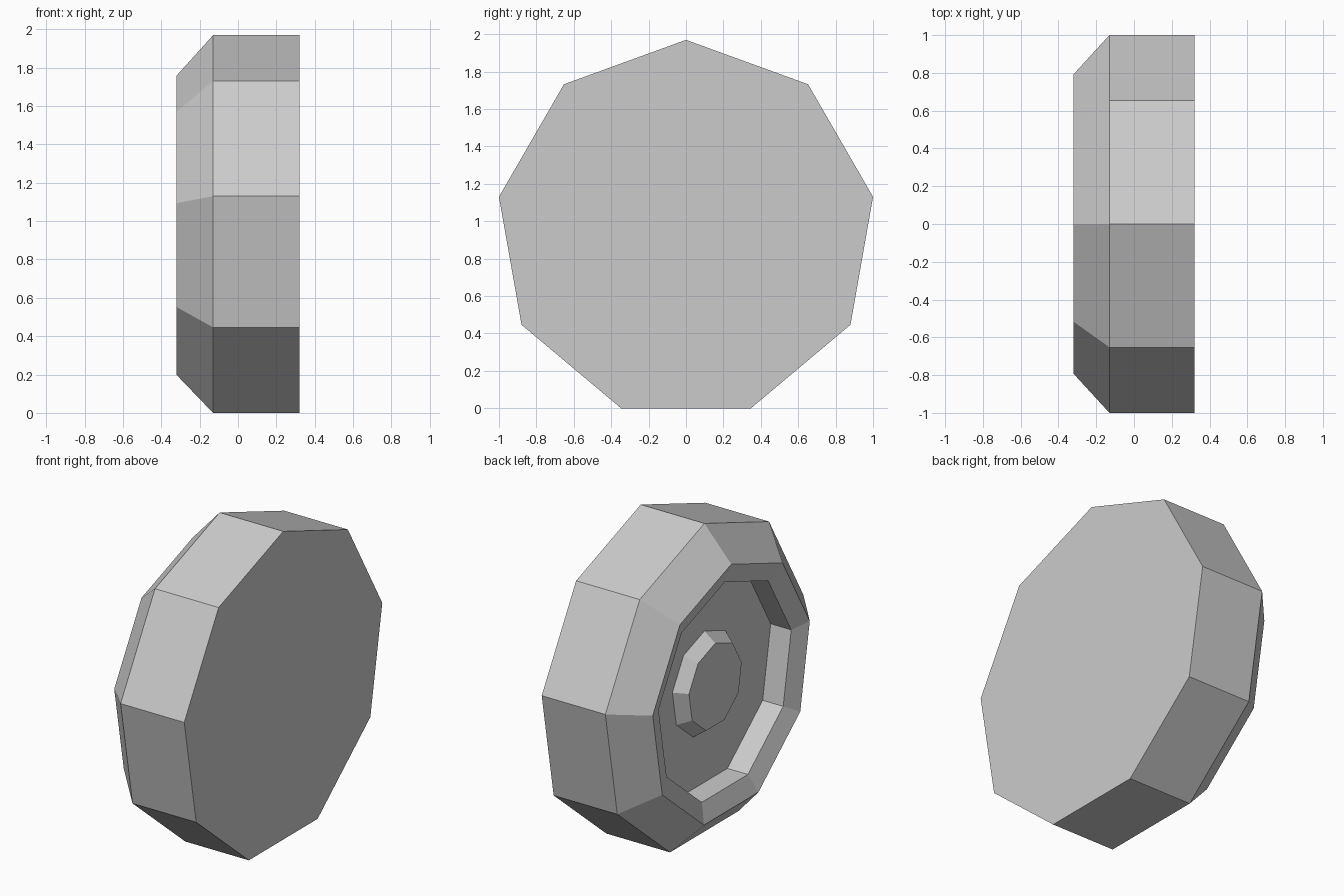
import bpy
import bmesh
from math import sin, cos, tau

if "Cube" in bpy.data.objects:
    bpy.data.objects.remove(bpy.data.objects["Cube"], do_unlink=True)

SIDES = 9
CENTRE_Z = 0.954

# One plain grey for everything
grey = bpy.data.materials.new("light grey")
grey.use_nodes = True
colour = (0.6, 0.6, 0.6, 1)
grey.diffuse_color = colour
grey.node_tree.nodes["Principled BSDF"].inputs["Base Color"].default_value = colour


def lathe(name, profile):
    """Nine-sided solid around the x axis from (x, radius) steps, closed at both ends."""
    bm = bmesh.new()
    rings = []
    for x, r in profile:
        rings.append([bm.verts.new((x, r * sin(tau * i / SIDES),
                                    CENTRE_Z + r * cos(tau * i / SIDES)))
                      for i in range(SIDES)])
    for a, b in zip(rings, rings[1:]):
        for i in range(SIDES):
            j = (i + 1) % SIDES
            bm.faces.new((a[i], a[j], b[j], b[i]))
    bm.faces.new(rings[0])
    bm.faces.new(rings[-1])
    bmesh.ops.recalc_face_normals(bm, faces=bm.faces[:])
    mesh = bpy.data.meshes.new(name)
    bm.to_mesh(mesh)
    bm.free()
    mesh.materials.append(grey)
    obj = bpy.data.objects.new(name, mesh)
    bpy.context.collection.objects.link(obj)
    return obj


# Wheel: flat back, tread, chamfered shoulder, sloped rim lip, recessed disc,
# tapered hub standing on the disc
lathe("wheel", [
    (0.32, 1.0154),
    (-0.13, 1.0154),
    (-0.32, 0.805),
    (-0.275, 0.68),
    (-0.13, 0.68),
    (-0.13, 0.328),
    (-0.207, 0.27),
])
